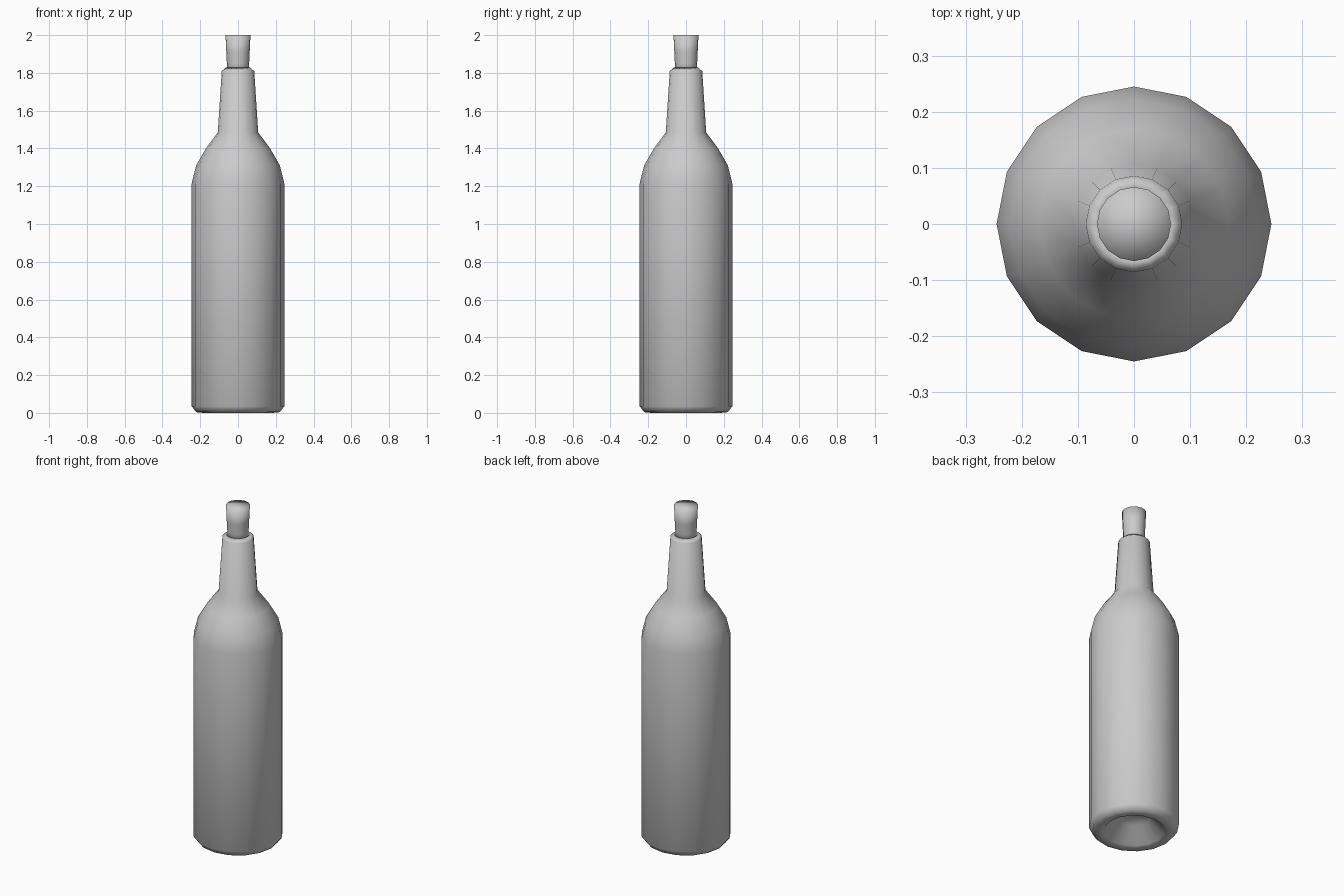
import bpy, bmesh, math

if "Cube" in bpy.data.objects:
    bpy.data.objects.remove(bpy.data.objects["Cube"])

SIDES = 16

grey = bpy.data.materials.new("plain grey")
grey.diffuse_color = (0.6, 0.6, 0.6, 1)
grey.use_nodes = True
grey.node_tree.nodes["Principled BSDF"].inputs["Base Color"].default_value = grey.diffuse_color


def lathe(name, profile):
    """Revolve (radius, z) points about z; zero radius makes a pole."""
    bm = bmesh.new()
    rings = []
    for r, z in profile:
        if r == 0:
            rings.append([bm.verts.new((0, 0, z))] * SIDES)
        else:
            rings.append([bm.verts.new((r * math.cos(2 * math.pi * i / SIDES),
                                        r * math.sin(2 * math.pi * i / SIDES), z))
                          for i in range(SIDES)])
    for a, b in zip(rings, rings[1:]):
        for i in range(SIDES):
            j = (i + 1) % SIDES
            corners = list(dict.fromkeys((a[i], a[j], b[j], b[i])))
            bm.faces.new(corners).smooth = True
    bmesh.ops.recalc_face_normals(bm, faces=bm.faces[:])
    mesh = bpy.data.meshes.new(name)
    bm.to_mesh(mesh)
    bm.free()
    mesh.materials.append(grey)
    obj = bpy.data.objects.new(name, mesh)
    bpy.context.collection.objects.link(obj)
    return obj


# Bottle: hollow punt underneath, body, shoulder, neck and lip
lathe("bottle", [(0, 0.11), (0.09, 0.09), (0.165, 0.006), (0.185, 0.0), (0.222, 0.004),
                 (0.245, 0.035), (0.245, 1.215), (0.222, 1.31), (0.17, 1.40),
                 (0.107, 1.485), (0.086, 1.81), (0.064, 1.828),
                 (0.058, 1.80), (0, 1.80)])

# Cork: slightly flared towards the top
lathe("cork", [(0, 1.79), (0.056, 1.79), (0.059, 1.85), (0.062, 1.91),
               (0.066, 2.0), (0, 2.0)])
